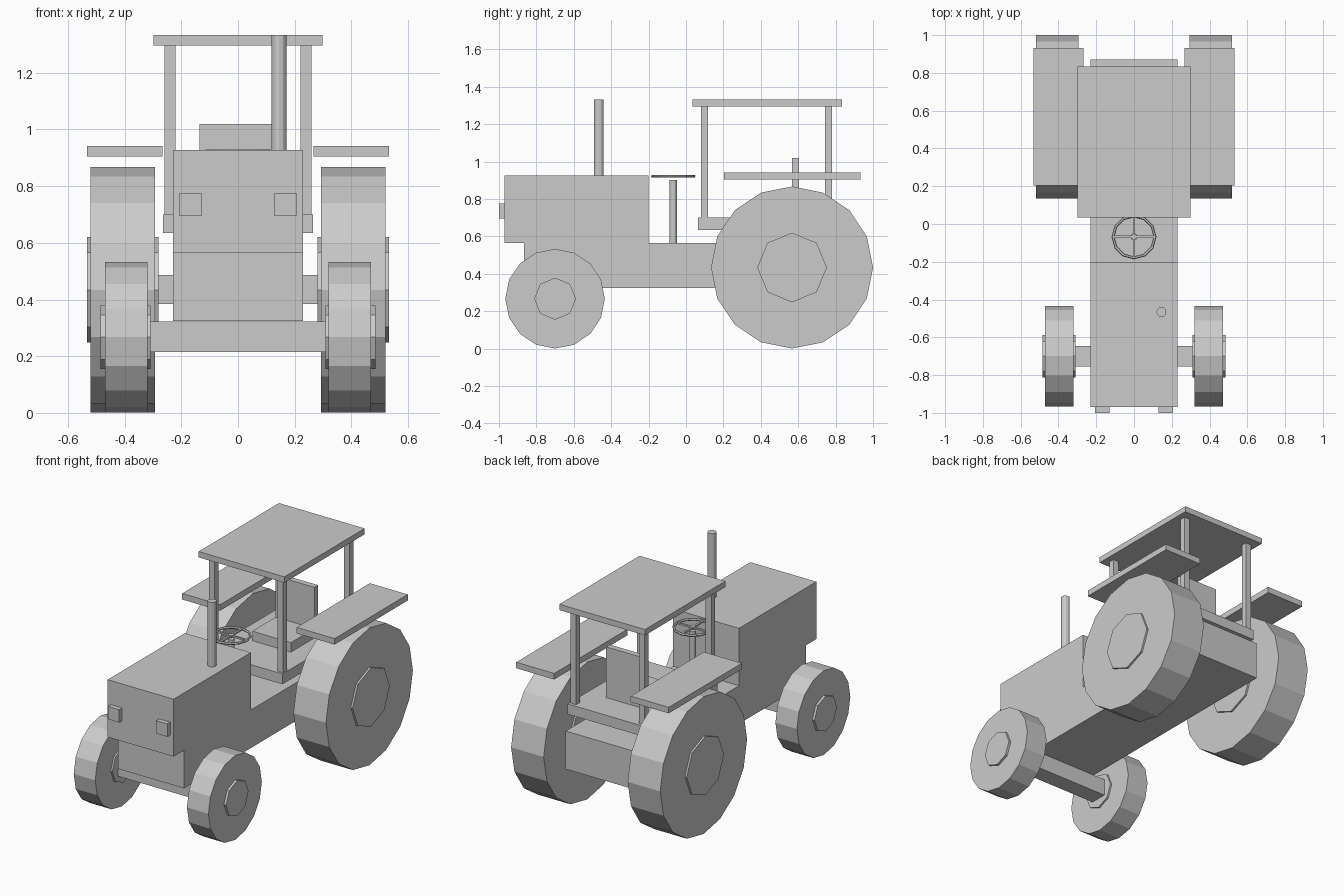
import bpy
import math
from mathutils import Matrix

if "Cube" in bpy.data.objects:
    bpy.data.objects.remove(bpy.data.objects["Cube"])

grey = bpy.data.materials.new("plain_grey")
grey.diffuse_color = (0.6, 0.6, 0.6, 1)
grey.use_nodes = True
grey.node_tree.nodes["Principled BSDF"].inputs["Base Color"].default_value = grey.diffuse_color


def finish(name):
    ob = bpy.context.object
    ob.name = name
    ob.data.materials.append(grey)
    return ob


def box(name, x, y, z):
    """Box from (min, max) ranges on each axis."""
    bpy.ops.mesh.primitive_cube_add(size=1)
    ob = finish(name)
    size = [r[1] - r[0] for r in (x, y, z)]
    mid = [(r[0] + r[1]) / 2 for r in (x, y, z)]
    ob.data.transform(Matrix.Translation(mid) @ Matrix.Diagonal((*size, 1)))
    return ob


def sided_box(name, side, x, y, z):
    """Box whose x range is mirrored for side -1."""
    return box(name, sorted((side * x[0], side * x[1])), y, z)


def rod(name, x, y, z, r, sides):
    """Upright cylinder."""
    bpy.ops.mesh.primitive_cylinder_add(vertices=sides, radius=r, depth=z[1] - z[0],
                                        location=(x, y, (z[0] + z[1]) / 2))
    return finish(name)


def disc(name, side, x, y, z, r, sides):
    """Cylinder lying along x, with a vertex pointing straight up."""
    bpy.ops.mesh.primitive_cylinder_add(vertices=sides, radius=r, depth=x[1] - x[0])
    ob = finish(name)
    ob.data.transform(Matrix.Rotation(math.pi / 2, 4, 'Y') @ Matrix.Rotation(math.pi / 2, 4, 'Z'))
    top = max(ob.data.vertices, key=lambda v: v.co.z).co
    ob.data.transform(Matrix.Rotation(math.atan2(top.y, top.z), 4, 'X'))
    ob.location = (side * (x[0] + x[1]) / 2, y, z)
    return ob


# Body
box("chassis", (-0.23, 0.23), (-0.866, 0.87), (0.325, 0.565))
box("hood", (-0.23, 0.23), (-0.97, -0.2), (0.565, 0.927))
box("front_axle", (-0.4, 0.4), (-0.755, -0.645), (0.215, 0.322))
box("rear_axle", (-0.4, 0.4), (0.516, 0.618), (0.385, 0.487))
rod("exhaust_pipe", 0.145, -0.466, (0.92, 1.333), 0.026, 12)

# Cab
box("cab_floor", (-0.265, 0.265), (0.065, 0.80), (0.635, 0.70))
box("roof", (-0.299, 0.299), (0.035, 0.835), (1.296, 1.333))
box("seat", (-0.135, 0.135), (0.335, 0.604), (0.70, 0.76))
box("seat_back", (-0.135, 0.135), (0.567, 0.604), (0.76, 1.02))

# Parts on both sides
for side, tag in ((-1, "left"), (1, "right")):
    sided_box(tag + "_fender", side, (0.267, 0.532), (0.203, 0.932), (0.904, 0.942))
    sided_box(tag + "_headlight", side, (0.129, 0.207), (-1.0, -0.97), (0.695, 0.776))
    for end, y in (("front", 0.08), ("rear", 0.743)):
        sided_box(tag + "_" + end + "_post", side, (0.22, 0.259), (y, y + 0.038), (0.70, 1.296))
    disc(tag + "_rear_tyre", side, (0.293, 0.52), 0.567, 0.434, 0.433, 16)
    disc(tag + "_rear_hub", side, (0.281, 0.532), 0.567, 0.434, 0.186, 8)
    disc(tag + "_front_tyre", side, (0.32, 0.47), -0.70, 0.267, 0.266, 16)
    disc(tag + "_front_hub", side, (0.309, 0.485), -0.70, 0.267, 0.112, 8)

# Steering
SY, SZ = -0.068, 0.922
rod("steering_column", 0, SY, (0.565, 0.903), 0.019, 12)
bpy.ops.mesh.primitive_torus_add(major_segments=12, minor_segments=6, major_radius=0.111,
                                 minor_radius=0.008, location=(0, SY, SZ))
finish("steering_wheel_rim")
rod("steering_wheel_hub", 0, SY, (SZ - 0.007, SZ + 0.007), 0.015, 8)
box("steering_spoke_across", (-0.108, 0.108), (SY - 0.006, SY + 0.006), (SZ - 0.005, SZ + 0.005))
box("steering_spoke_along", (-0.006, 0.006), (SY - 0.108, SY + 0.108), (SZ - 0.005, SZ + 0.005))
